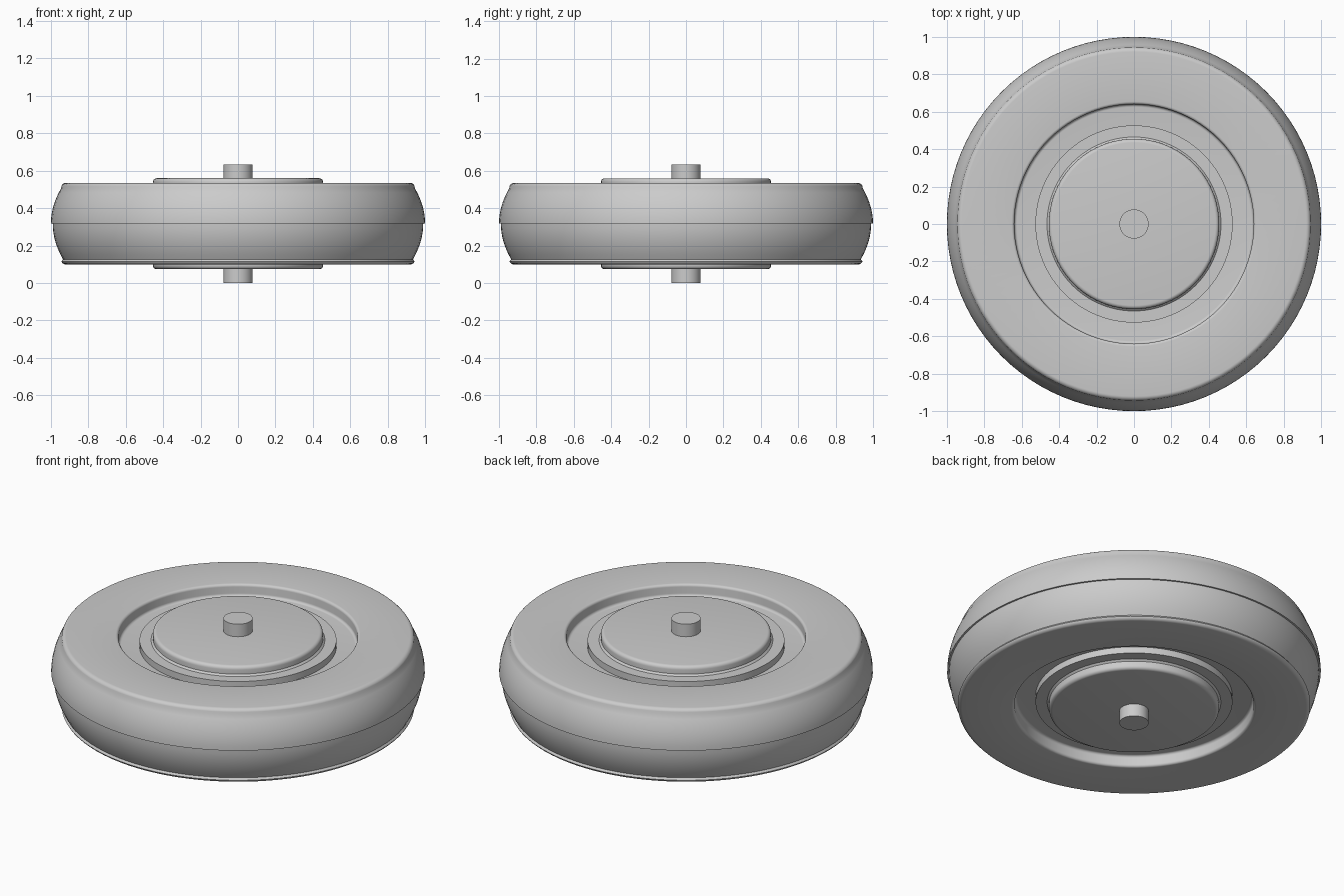
import bpy, bmesh, math

cube = bpy.data.objects.get("Cube")
if cube:
    bpy.data.objects.remove(cube, do_unlink=True)

MID = 0.317
SEGMENTS = 96

grey = bpy.data.materials.new("plain_grey")
grey.use_nodes = True
colour = (0.6, 0.6, 0.6, 1)
grey.diffuse_color = colour
grey.node_tree.nodes["Principled BSDF"].inputs["Base Color"].default_value = colour


def arc(cx, cz, r, start, end, steps=5):
    """Points of a rounded corner, angles in degrees."""
    angles = [math.radians(start + (end - start) * i / steps) for i in range(steps + 1)]
    return [(cx + r * math.cos(a), cz + r * math.sin(a)) for a in angles]


def lathe(name, profile, side=1):
    """Spin a (radius, height above middle) profile around z; side -1 flips it down."""
    bm = bmesh.new()
    verts = [bm.verts.new((r, 0, MID + side * h)) for r, h in profile]
    edges = [bm.edges.new(pair) for pair in zip(verts, verts[1:])]
    bmesh.ops.spin(bm, geom=verts + edges, cent=(0, 0, 0), axis=(0, 0, 1),
                   angle=math.tau, steps=SEGMENTS, use_duplicate=False)
    bmesh.ops.remove_doubles(bm, verts=bm.verts, dist=0.0001)
    bmesh.ops.recalc_face_normals(bm, faces=bm.faces)
    mesh = bpy.data.meshes.new(name)
    bm.to_mesh(mesh)
    bm.free()
    obj = bpy.data.objects.new(name, mesh)
    bpy.context.collection.objects.link(obj)
    mesh.materials.append(grey)
    bpy.ops.object.select_all(action="DESELECT")
    obj.select_set(True)
    bpy.context.view_layer.objects.active = obj
    bpy.ops.object.shade_smooth_by_angle(angle=math.radians(35))
    return obj


def tyre_profile(radius):
    """Half tyre: bulging tread, rounded shoulder, flat wall and recessed ring."""
    tread = [(radius - 0.055 * (i / 8) ** 2, 0.19 * i / 8) for i in range(9)]
    shoulder = arc(0.92, 0.193, 0.025, 20, 90)
    rim = arc(0.655, 0.203, 0.015, 90, 180)
    foot = arc(0.625, 0.165, 0.015, 0, -90)
    return [(0.3, 0)] + tread + shoulder + rim + foot + [(0.3, 0.15), (0.3, 0)]


# Two tyre halves, the lower one slightly narrower at the seam
lathe("upper_tyre", tyre_profile(1.0))
lathe("lower_tyre", tyre_profile(0.99), -1)

# Hub cap on each side: a low flange carrying a raised rounded disc
hub = ([(0, 0.1), (0.527, 0.1), (0.527, 0.188), (0.465, 0.188), (0.455, 0.198)]
       + arc(0.435, 0.223, 0.02, 0, 90) + [(0, 0.243)])
lathe("upper_hub", hub)
lathe("lower_hub", hub, -1)

# Axle through the whole wheel
lathe("axle", [(0, -MID), (0.078, -MID), (0.078, MID), (0, MID)])
